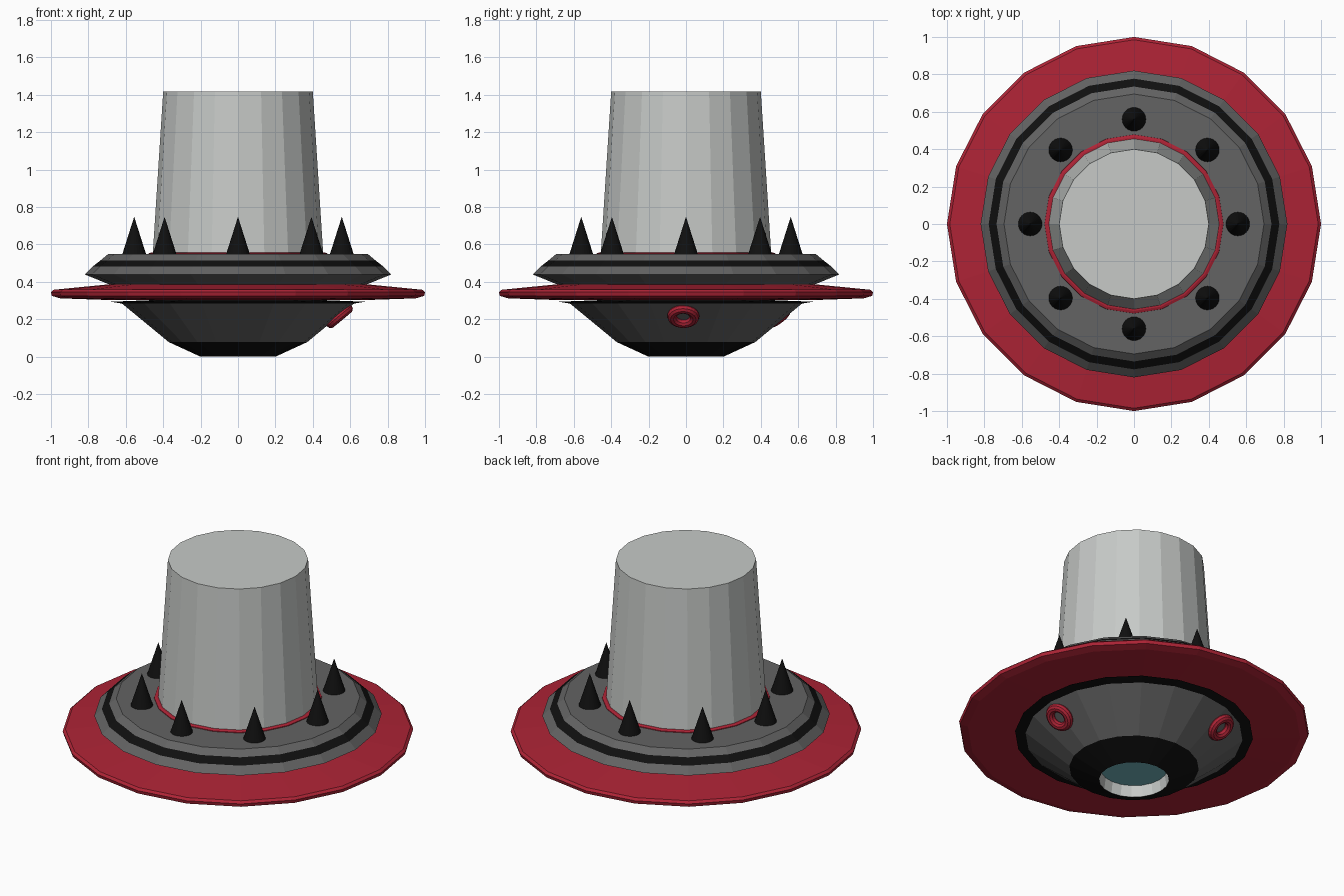
import bpy, bmesh, math
from mathutils import Vector

if "Cube" in bpy.data.objects:
    bpy.data.objects.remove(bpy.data.objects["Cube"])

def mat(name, rgb):
    m = bpy.data.materials.new(name)
    m.diffuse_color = (*rgb, 1)
    m.use_nodes = True
    m.node_tree.nodes["Principled BSDF"].inputs["Base Color"].default_value = m.diffuse_color
    return m

RED = mat("crimson", (0.42, 0.017, 0.036))
GREY = mat("dark grey", (0.125, 0.125, 0.125))
BLACK = mat("black", (0.005, 0.005, 0.005))
LIGHT = mat("light grey", (0.57, 0.59, 0.575))
TEAL = mat("teal glass", (0.17, 0.47, 0.52))

def lathe(name, profile, mats, sides=20):
    """Revolve (r, z) points; mats holds one material per profile segment."""
    used = list(dict.fromkeys(mats))
    bm = bmesh.new()
    rings = []
    for r, z in profile:
        if r == 0:
            rings.append([bm.verts.new((0, 0, z))] * sides)
        else:
            rings.append([bm.verts.new((r * math.cos(math.tau * i / sides),
                                        r * math.sin(math.tau * i / sides), z))
                          for i in range(sides)])
    for k, m in enumerate(mats):
        a, b = rings[k], rings[k + 1]
        for i in range(sides):
            j = (i + 1) % sides
            f = bm.faces.new(list(dict.fromkeys((a[i], a[j], b[j], b[i]))))
            f.material_index = used.index(m)
    bmesh.ops.recalc_face_normals(bm, faces=bm.faces)
    me = bpy.data.meshes.new(name)
    bm.to_mesh(me)
    bm.free()
    for m in used:
        me.materials.append(m)
    ob = bpy.data.objects.new(name, me)
    bpy.context.collection.objects.link(ob)
    return ob

# Lower hull with recessed glass lens in the base
lathe("lower_hull",
      [(0, .07), (.19, .07), (.2, 0), (.37, .078), (.62, .284), (.68, .294), (0, .32)],
      [TEAL, LIGHT, BLACK, GREY, BLACK, BLACK])

# Wide red rim disc
lathe("rim_disc",
      [(0, .305), (.66, .302), (.95, .312), (.995, .325), (1, .345), (.985, .358), (.68, .388), (0, .39)],
      [RED] * 7)

# Upper deck with a black stripe
lathe("upper_deck",
      [(0, .375), (.66, .375), (.82, .44), (.777, .482), (.735, .515), (.695, .548), (0, .548)],
      [GREY, GREY, GREY, BLACK, GREY, GREY])

# Tapered tower and its red collar
lathe("tower", [(0, .5), (.46, .5), (.455, .56), (.4, 1.418), (0, 1.418)], [LIGHT] * 4)
lathe("tower_collar", [(0, .535), (.48, .535), (.478, .552), (.465, .557), (0, .557)], [RED] * 4)

# Eight spikes standing on the deck
for i in range(8):
    a = math.tau * i / 8
    s = lathe(f"spike_{i + 1}", [(0, 0), (.065, 0), (0, .205)], [BLACK] * 2, 24)
    s.location = (.555 * math.cos(a), .56 * math.sin(a), .543)

# Two red porthole rings on the sloping hull
for i, deg in enumerate((-1.5, 116)):
    a = math.radians(deg)
    n = Vector((.64 * math.cos(a), .64 * math.sin(a), -.77))
    bpy.ops.mesh.primitive_torus_add(
        major_segments=24, minor_segments=10, major_radius=.06, minor_radius=.026,
        location=(.542 * math.cos(a), .542 * math.sin(a), .217),
        rotation=n.to_track_quat('Z', 'Y').to_euler())
    ob = bpy.context.object
    ob.name = f"porthole_ring_{i + 1}"
    ob.data.materials.append(RED)
